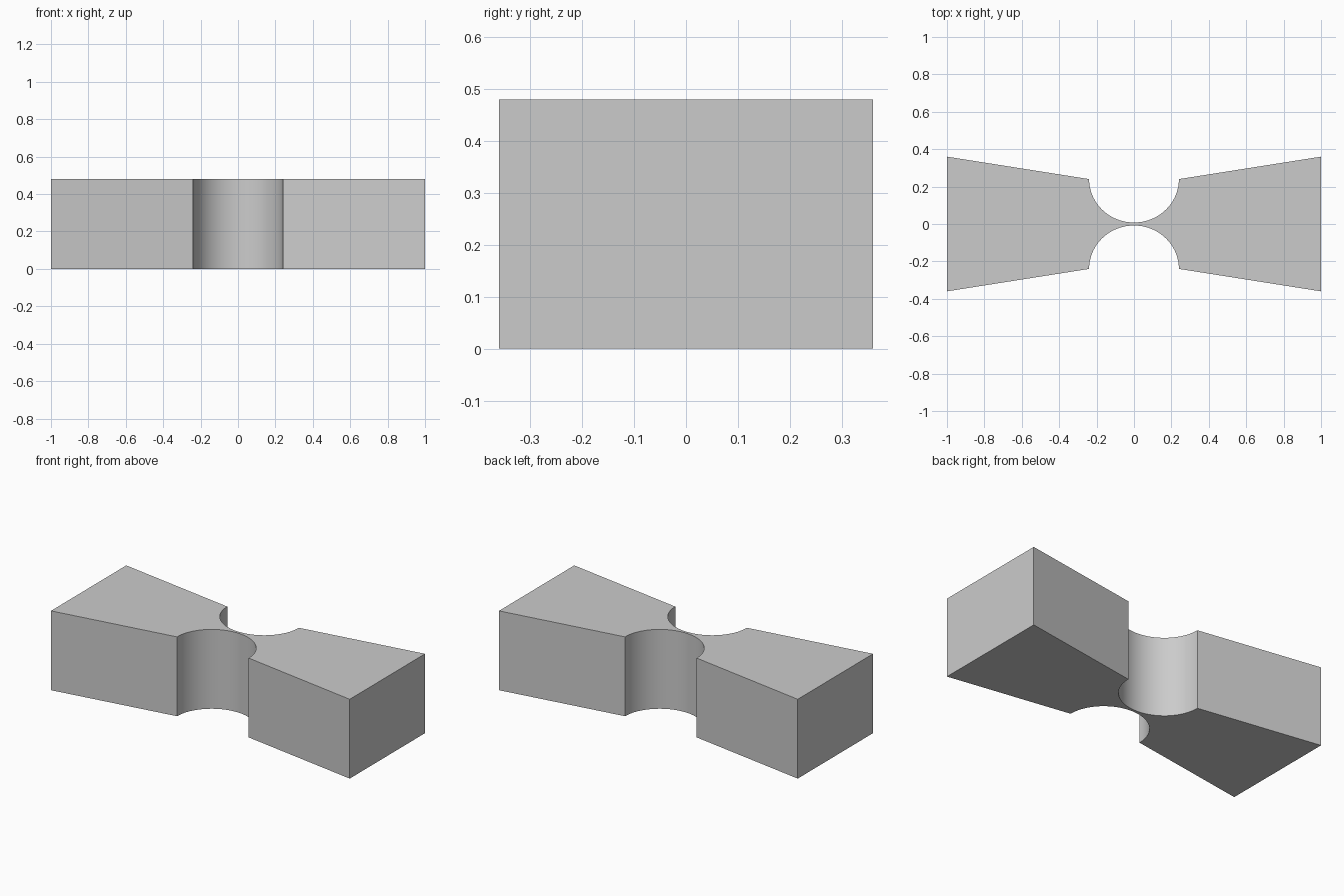
import bpy
import bmesh
import math

# Remove the default cube
cube = bpy.data.objects.get("Cube")
if cube:
    bpy.data.objects.remove(cube, do_unlink=True)

HALF_LENGTH = 1.0
END_HALF_WIDTH = 0.36
HEIGHT = 0.48
NOTCH_RADIUS = 0.24
NOTCH_DEPTH = 0.232
ARC_STEPS = 48

# Plain grey material
grey = bpy.data.materials.new("grey")
grey.use_nodes = True
colour = (0.6, 0.6, 0.6, 1.0)
grey.diffuse_color = colour
grey.node_tree.nodes["Principled BSDF"].inputs["Base Color"].default_value = colour

# Back half of the outline: tapered wing, round notch, tapered wing
back = [(HALF_LENGTH, END_HALF_WIDTH)]
for i in range(ARC_STEPS + 1):
    a = math.pi * i / ARC_STEPS
    back.append((NOTCH_RADIUS * math.cos(a),
                 NOTCH_RADIUS - NOTCH_DEPTH * math.sin(a)))
back.append((-HALF_LENGTH, END_HALF_WIDTH))
front = [(-x, -y) for x, y in back]

# Fill the outline and extrude it upwards
bm = bmesh.new()
base = bm.faces.new([bm.verts.new((x, y, 0)) for x, y in back + front])
result = bmesh.ops.extrude_face_region(bm, geom=[base])
top_verts = [g for g in result["geom"] if isinstance(g, bmesh.types.BMVert)]
bmesh.ops.translate(bm, verts=top_verts, vec=(0, 0, HEIGHT))
bmesh.ops.recalc_face_normals(bm, faces=bm.faces)

mesh = bpy.data.meshes.new("notched_block")
bm.to_mesh(mesh)
bm.free()
mesh.materials.append(grey)
block = bpy.data.objects.new("notched_block", mesh)
bpy.context.collection.objects.link(block)

# Smooth notches, sharp corners
bpy.ops.object.select_all(action="DESELECT")
block.select_set(True)
bpy.context.view_layer.objects.active = block
bpy.ops.object.shade_smooth_by_angle(angle=math.radians(30))
